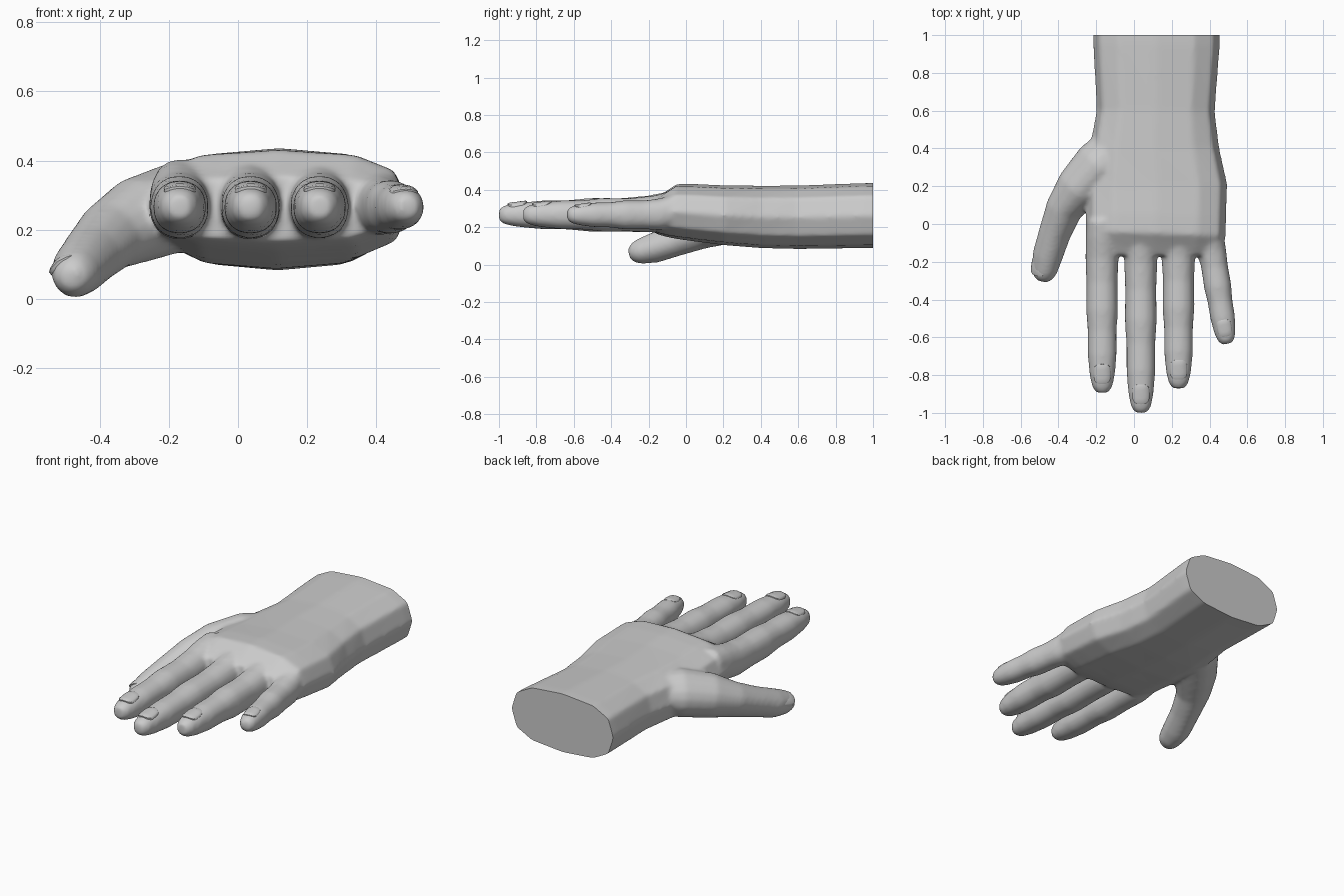
import bpy, bmesh, math
from mathutils import Vector, Matrix

if "Cube" in bpy.data.objects:
    bpy.data.objects.remove(bpy.data.objects["Cube"])


def loft(bm, rings, power=2.2, roll=0.0, n=16):
    """Closed tube through rings of (x, y, z, half width, half height)."""
    pts = [Vector(r[:3]) for r in rings]
    loops = []
    for i, r in enumerate(rings):
        t = (pts[min(i + 1, len(pts) - 1)] - pts[max(i - 1, 0)]).normalized()
        t = t if roll or abs(t.x) > 0.3 else Vector((t.x, t.y, 0)).normalized()
        side = t.cross(Vector((0, 0, 1))).normalized()
        up = side.cross(t)
        rot = Matrix.Rotation(roll, 3, t)
        side, up = rot @ side, rot @ up
        loop = []
        for k in range(n):
            a = 2 * math.pi * k / n
            c, s = math.cos(a), math.sin(a)
            u = math.copysign(abs(c) ** (2 / power), c) * r[3]
            v = math.copysign(abs(s) ** (2 / power), s) * r[4]
            loop.append(bm.verts.new(pts[i] + side * u + up * v))
        loops.append(loop)
    for a, b in zip(loops, loops[1:]):
        for k in range(n):
            j = (k + 1) % n
            bm.faces.new((a[k], a[j], b[j], b[k]))
    bm.faces.new(loops[0][::-1])
    bm.faces.new(loops[-1])


def add_object(name, mesh):
    ob = bpy.data.objects.new(name, mesh)
    bpy.context.collection.objects.link(ob)
    return ob


def smooth(ob, angle):
    bpy.ops.object.select_all(action='DESELECT')
    ob.select_set(True)
    bpy.context.view_layer.objects.active = ob
    bpy.ops.object.shade_smooth_by_angle(angle=math.radians(angle))


def nail(name, center, direction, normal, half_w, half_l, bend):
    """Thin curved plate lying on a fingertip."""
    d = Vector(direction).normalized()
    side = d.cross(Vector(normal)).normalized()
    up = side.cross(d)
    bm = bmesh.new()
    n = 20
    layers = []
    for scale, lift in ((1.0, -0.012), (1.0, 0.0), (0.85, 0.003), (0.45, 0.004)):
        loop = []
        for k in range(n):
            a = 2 * math.pi * k / n
            c, s = math.cos(a), math.sin(a)
            u = math.copysign(abs(c) ** 0.65, c) * half_w * scale
            v = math.copysign(abs(s) ** 0.65, s) * half_l * scale
            h = lift - bend * u * u
            loop.append(bm.verts.new(Vector(center) + side * u + d * v + up * h))
        layers.append(loop)
    for a, b in zip(layers, layers[1:]):
        for k in range(n):
            j = (k + 1) % n
            bm.faces.new((a[k], a[j], b[j], b[k]))
    bm.faces.new(layers[0][::-1])
    bm.faces.new(layers[-1])
    bmesh.ops.recalc_face_normals(bm, faces=bm.faces[:])
    mesh = bpy.data.meshes.new(name)
    bm.to_mesh(mesh)
    bm.free()
    smooth(add_object(name, mesh), 50)


bm = bmesh.new()

# Forearm, wrist and palm
loft(bm, [(0.119, 1.10, 0.262, 0.339, 0.174),
          (0.119, 0.95, 0.262, 0.337, 0.174),
          (0.115, 0.60, 0.253, 0.314, 0.170),
          (0.108, 0.40, 0.255, 0.345, 0.167),
          (0.120, 0.20, 0.264, 0.376, 0.160),
          (0.117, 0.05, 0.277, 0.374, 0.154),
          (0.115, -0.05, 0.284, 0.373, 0.147),
          (0.112, -0.10, 0.272, 0.366, 0.125),
          (0.112, -0.165, 0.260, 0.350, 0.095)], power=2.7, n=12)

# Fingers: share along length, half width, half height, lift (with knuckle bulges)
PROFILE = [(0, .078, .100, .042), (.10, .086, .102, .026), (.22, .088, .099, .004),
           (.36, .083, .090, 0), (.52, .085, .091, 0), (.64, .077, .079, 0),
           (.78, .077, .077, 0), (.90, .067, .065, 0), (.968, .053, .052, 0),
           (1, .031, .034, 0)]
# name, base x, base y, tip x, tip y, thickness
FINGERS = [("index", -0.170, 0.02, -0.168, -0.893, 1.0),
           ("middle", 0.035, 0.02, 0.037, -1.000, 1.0),
           ("ring", 0.235, 0.02, 0.236, -0.870, 1.0),
           ("little", 0.390, 0.00, 0.492, -0.635, 0.86)]
for name, x0, y0, x1, y1, k in FINGERS:
    loft(bm, [(x0 + (x1 - x0) * f, y0 + (y1 - y0) * f, 0.266 + lift * k, w * k, h * k)
              for f, w, h, lift in PROFILE])

# Thumb
loft(bm, [(-0.08, 0.44, 0.275, 0.10, 0.10),
          (-0.18, 0.32, 0.265, 0.135, 0.125),
          (-0.29, 0.19, 0.228, 0.122, 0.122),
          (-0.37, 0.08, 0.182, 0.093, 0.102),
          (-0.42, -0.05, 0.132, 0.081, 0.088),
          (-0.458, -0.17, 0.089, 0.079, 0.079),
          (-0.474, -0.25, 0.069, 0.066, 0.066),
          (-0.481, -0.285, 0.064, 0.051, 0.050),
          (-0.484, -0.305, 0.062, 0.027, 0.028)], roll=math.radians(38))

# Blend all parts into one skin
bmesh.ops.recalc_face_normals(bm, faces=bm.faces[:])
raw = bpy.data.meshes.new("hand_raw")
bm.to_mesh(raw)
bm.free()
hand = add_object("hand", raw)
rem = hand.modifiers.new("blend", 'REMESH')
rem.mode = 'VOXEL'
rem.voxel_size = 0.011
sm = hand.modifiers.new("soften", 'SMOOTH')
sm.factor = 0.5
sm.iterations = 12
bpy.context.view_layer.update()
dg = bpy.context.evaluated_depsgraph_get()
skin = bpy.data.meshes.new_from_object(hand.evaluated_get(dg))
hand.modifiers.clear()
hand.data = skin

# Flat cut through the forearm
bm = bmesh.new()
bm.from_mesh(skin)
bmesh.ops.bisect_plane(bm, geom=bm.verts[:] + bm.edges[:] + bm.faces[:],
                       plane_co=(0, 1, 0), plane_no=(0, 1, 0), clear_outer=True)
bmesh.ops.holes_fill(bm, edges=[e for e in bm.edges if e.is_boundary], sides=0)
bmesh.ops.recalc_face_normals(bm, faces=bm.faces[:])
bm.to_mesh(skin)
bm.free()
smooth(hand, 50)

# Nails
for name, x0, y0, x1, y1, k in FINGERS:
    d = Vector((x1 - x0, y1 - y0, 0)).normalized()
    c = Vector((x1, y1, 0.266 + 0.067 * k)) - d * 0.098 * k
    nail(name + "_nail", c, (d.x, d.y, -0.13), (0, 0, 1), 0.046 * k, 0.053 * k, 6.0)
nail("thumb_nail", (-0.512, -0.222, 0.122), (-0.13, -0.8, -0.2), (-0.6, -0.1, 0.8),
     0.050, 0.055, 6.0)
